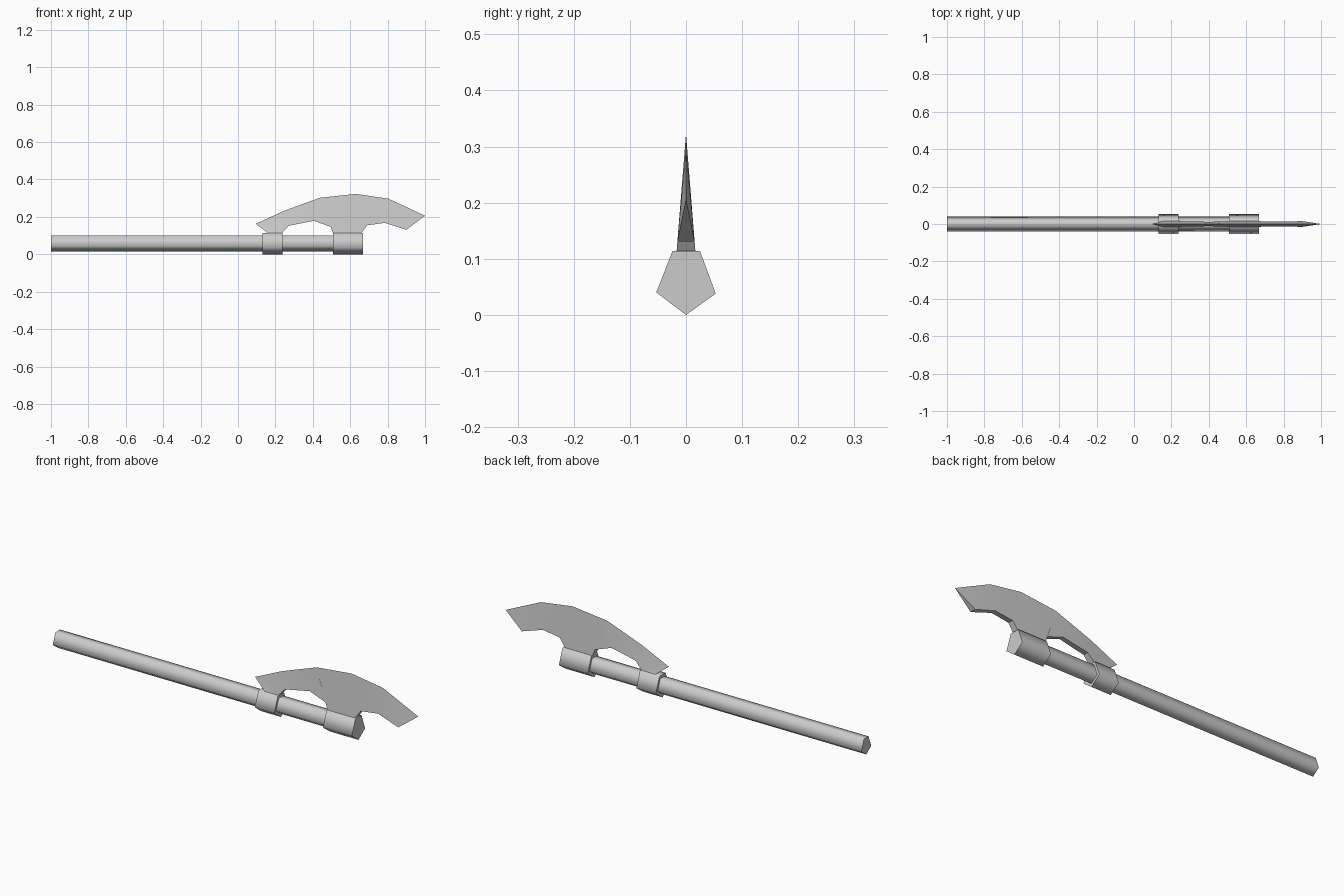
import bpy
import bmesh
import math

cube = bpy.data.objects.get("Cube")
if cube:
    bpy.data.objects.remove(cube, do_unlink=True)

grey = bpy.data.materials.new("plain grey")
grey.use_nodes = True
grey.diffuse_color = (0.6, 0.6, 0.6, 1)
grey.node_tree.nodes["Principled BSDF"].inputs["Base Color"].default_value = (0.6, 0.6, 0.6, 1)


def finish(name, bm, angle):
    bmesh.ops.recalc_face_normals(bm, faces=bm.faces)
    mesh = bpy.data.meshes.new(name)
    bm.to_mesh(mesh)
    bm.free()
    obj = bpy.data.objects.new(name, mesh)
    bpy.context.collection.objects.link(obj)
    mesh.materials.append(grey)
    bpy.ops.object.select_all(action="DESELECT")
    obj.select_set(True)
    bpy.context.view_layer.objects.active = obj
    bpy.ops.object.shade_smooth_by_angle(angle=math.radians(angle))
    return obj


# Five-sided bar along x, point downwards, softly shaded with flat ends
SECTION = [(0, -0.061), (0.053, -0.023), (0.025, 0.053), (-0.024, 0.053), (-0.053, -0.021)]


def bar(name, x0, x1, scale):
    bm = bmesh.new()
    rings = [[bm.verts.new((x, y * scale, 0.061 + z * scale)) for y, z in SECTION]
             for x in (x0, x1)]
    for i in range(5):
        j = (i + 1) % 5
        bm.faces.new((rings[0][i], rings[0][j], rings[1][j], rings[1][i]))
    for ring in rings:
        bm.faces.new(ring)
    return finish(name, bm, 80)


bar("shaft", -1.0, 0.55, 0.74)
bar("rear_collar", 0.13, 0.238, 1.0)
bar("head_collar", 0.508, 0.668, 1.0)

# Blade: a sharp outer arc joined to a thick inner edge with two feet
OUTER = [(0.095, 0.163), (0.245, 0.232), (0.436, 0.302), (0.63, 0.323), (0.805, 0.297), (1.0, 0.206)]
INNER = [(0.16, 0.113), (0.235, 0.113), (0.27, 0.152), (0.405, 0.179), (0.495, 0.147),
         (0.508, 0.113), (0.66, 0.113), (0.69, 0.155), (0.785, 0.168), (0.90, 0.131)]

bm = bmesh.new()
edge = [bm.verts.new((x, 0, z)) for x, z in OUTER]
sides = []
for s in (-1, 1):
    inner = [bm.verts.new((x, s * 0.08 * (0.323 - z), z)) for x, z in INNER]
    sides.append(inner)
    # Walk both edges along x and fill the strip between them
    o = i = 0
    while o < len(edge) - 1 or i < len(inner) - 1:
        step_inner = i < len(inner) - 1 and (
            o == len(edge) - 1 or inner[i + 1].co.x < edge[o + 1].co.x)
        if step_inner:
            bm.faces.new((edge[o], inner[i], inner[i + 1]))
            i += 1
        else:
            bm.faces.new((edge[o], inner[i], edge[o + 1]))
            o += 1
front, back = sides
for k in range(len(front) - 1):
    bm.faces.new((front[k], front[k + 1], back[k + 1], back[k]))
bm.faces.new((edge[0], front[0], back[0]))
bm.faces.new((edge[-1], front[-1], back[-1]))
finish("blade", bm, 30)
